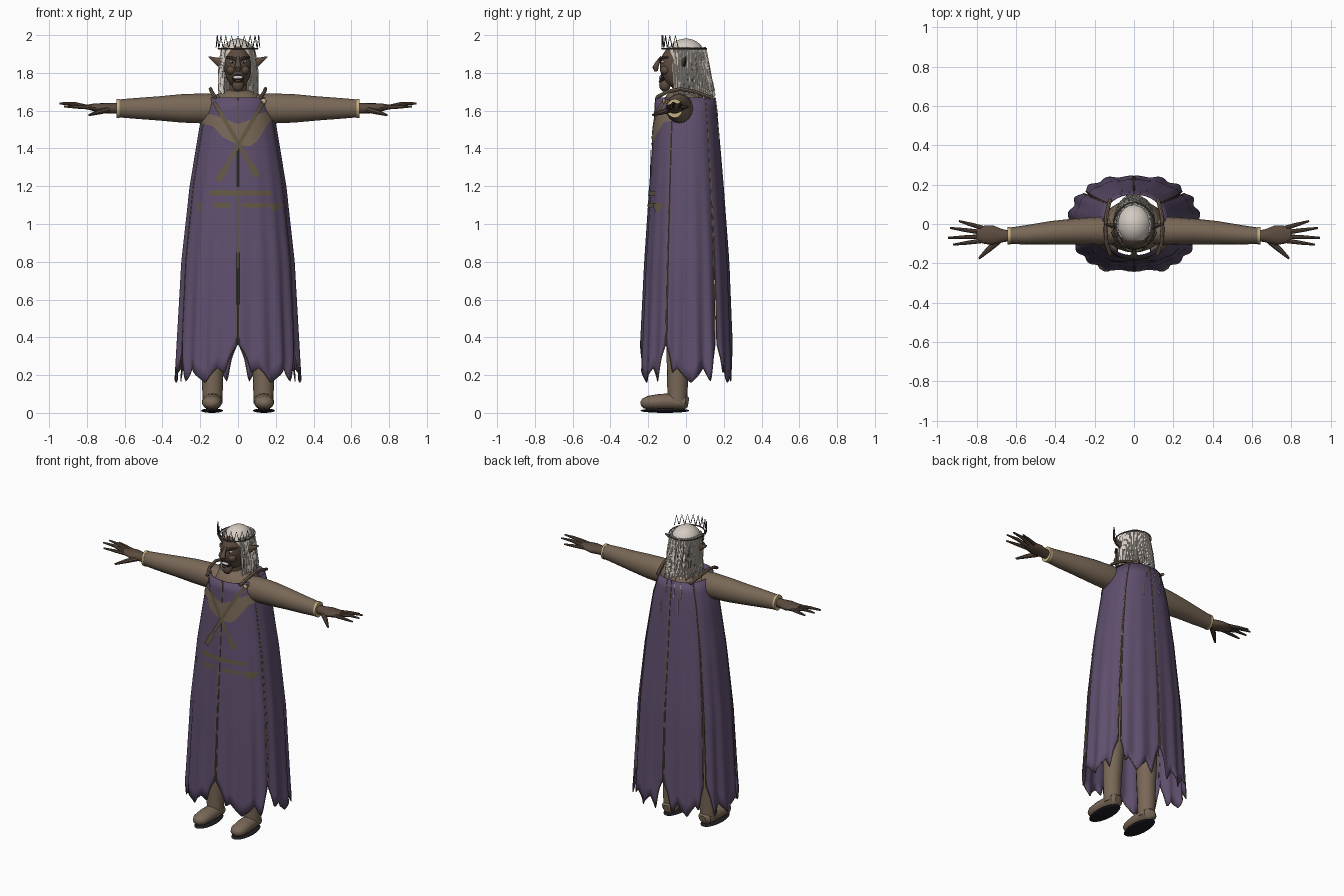
import bpy, bmesh, math, random
from mathutils import Vector as V

random.seed(4)
cube = bpy.data.objects.get("Cube")
if cube:
    bpy.data.objects.remove(cube)
made = []


def material(name, *rgb):
    m = bpy.data.materials.new(name)
    m.use_nodes = True
    m.diffuse_color = (*rgb, 1)
    bsdf = next(n for n in m.node_tree.nodes if n.type == 'BSDF_PRINCIPLED')
    bsdf.inputs["Base Color"].default_value = (*rgb, 1)
    return m


PURPLE = material("purple cloth", .115, .078, .155)
BROWN = material("brown cloth", .19, .138, .095)
SKIN = material("dark skin", .105, .070, .049)
HAIR = material("pale hair", .66, .60, .54)
TRIM = material("olive trim", .13, .10, .06)
GOLD = material("gold cuff", .55, .42, .22)
BLACK = material("black sole", .013, .012, .017)
IRON = material("dark iron", .10, .085, .07)


def finish(name, bm, mat):
    bmesh.ops.recalc_face_normals(bm, faces=bm.faces)
    me = bpy.data.meshes.new(name)
    bm.to_mesh(me)
    bm.free()
    me.materials.append(mat)
    ob = bpy.data.objects.new(name, me)
    bpy.context.collection.objects.link(ob)
    made.append(ob)
    return ob


def loft(name, rings, mat, up=(0, 0, 1), sides=16, bm=None):
    """Skin elliptical rings (x, y, z, side radius, up radius) along a path."""
    own = bm is None
    bm = bm or bmesh.new()
    pts = [V(r[:3]) for r in rings]
    loops = []
    for i, r in enumerate(rings):
        t = (pts[min(i + 1, len(pts) - 1)] - pts[max(i - 1, 0)]).normalized()
        u = t.cross(V(up)).normalized()
        v = u.cross(t)
        loops.append([bm.verts.new(pts[i] + u * r[3] * math.cos(a) + v * r[4] * math.sin(a))
                      for a in (2 * math.pi * k / sides for k in range(sides))])
    for A, B in zip(loops, loops[1:]):
        for k in range(sides):
            j = (k + 1) % sides
            bm.faces.new((A[k], A[j], B[j], B[k]))
    bm.faces.new(loops[0])
    bm.faces.new(loops[-1])
    return finish(name, bm, mat) if own else None


def wire(name, paths, r, mat, up=(0, 1, .01), sides=6):
    bm = bmesh.new()
    for path in paths:
        loft(name, [(*p, r, r) for p in path], mat, up, sides, bm)
    return finish(name, bm, mat)


def ball(name, c, rad, mat, seg=24):
    bm = bmesh.new()
    bmesh.ops.create_uvsphere(bm, u_segments=seg, v_segments=seg // 2, radius=1)
    for v in bm.verts:
        v.co = V([c[i] + v.co[i] * rad[i] for i in range(3)])
    return finish(name, bm, mat)


def grid(name, rows, mat):
    bm = bmesh.new()
    vs = [[bm.verts.new(p) for p in row] for row in rows]
    for A, B in zip(vs, vs[1:]):
        for k in range(len(A) - 1):
            bm.faces.new((A[k], A[k + 1], B[k + 1], B[k]))
    return finish(name, bm, mat)


def interp(table, x):
    for a, b in zip(table, table[1:]):
        if x <= b[0]:
            f = max(0, (x - a[0]) / (b[0] - a[0]))
            return [p + (q - p) * f for p, q in zip(a[1:], b[1:])]
    return list(table[-1][1:])


# Robe shape: height, half width, front depth, back depth
ROBE = [(.16, .33, .243, .245), (.8, .298, .215, .223), (1.2, .255, .19, .195),
        (1.53, .2, .168, .168), (1.67, .155, .16, .15)]
POW = 2.3


def robe_point(ang, z, off=0.0):
    a, f, b = interp(ROBE, z)
    fold = 1 + .028 * math.cos(18 * ang) * ((1.67 - z) / 1.5) ** 1.5
    s, c = math.sin(ang), math.cos(ang)
    d = f if c > 0 else b
    return V((math.copysign(abs(s) ** (2 / POW), s) * (a * fold + off),
              -math.copysign(abs(c) ** (2 / POW), c) * (d * fold + off), z))


def front_point(x, z, off=.006):
    a = interp(ROBE, z)[0]
    s = min(1, abs(x) / a) ** (POW / 2)
    return robe_point(math.copysign(math.asin(s), x), z, off)


# Robe panels with ragged hems and piped edges
HEM = [(0, .36), (.09, .29), (.15, .21), (.24, .24), (.45, .16), (.58, .2),
       (.7, .24), (.84, .165), (.92, .29), (1, .36)]
for side, tag in ((1, "left"), (-1, "right")):
    for part, a0, a1, g0, g1 in (("front", 0, 66, .5, .5), ("side", 66, 130, .5, 2),
                                 ("back", 130, 180, 2, .5)):
        cols, rows = 48, 22
        def at(t, f):
            z = 1.67 + (interp(HEM, t)[0] - 1.67) * f
            lo, hi = a0 + g0 * f, a1 - g1 * f
            return robe_point(side * math.radians(lo + (hi - lo) * t), z)
        rows_pts = [[at(k / cols, r / rows) for k in range(cols + 1)] for r in range(rows + 1)]
        panel = grid(f"{tag}_{part}_robe_panel", rows_pts, PURPLE)
        sol = panel.modifiers.new("thickness", 'SOLIDIFY')
        sol.thickness, sol.offset = .004, 0
        wire(f"{tag}_{part}_seam_trim", [[row[0] for row in rows_pts],
                                         [row[-1] for row in rows_pts]], .0045, TRIM)
        wire(f"{tag}_{part}_hem_trim", [rows_pts[-1]], .003, TRIM, up=(.01, .02, 1))


# Chest patch, crossed straps and belts lying on the robe
def plate(name, outline, mat, cols=24):
    """Outline holds x, low edge and high edge."""
    x0, x1 = outline[0][0], outline[-1][0]
    pts = []
    for r in range(5):
        row = []
        for k in range(cols + 1):
            x = x0 + (x1 - x0) * k / cols
            lo, hi = interp(outline, x)
            row.append(front_point(x, lo + (hi - lo) * r / 4))
        pts.append(row)
    return grid(name, pts, mat)


def strap(name, a, b, width, n=20):
    a, b = V((*a, 0)), V((*b, 0))
    nrm = V((-(b - a).y, (b - a).x, 0)).normalized() * width / 2
    rows = []
    for i in range(n + 1):
        p = a.lerp(b, i / n)
        w = nrm * (1.6 if i > n - 4 else 1)
        rows.append([front_point(q.x, q.y, .009) for q in (p - w, p, p + w)])
    return grid(name, rows, TRIM)


plate("chest_patch", [(-.19, 1.53, 1.58), (-.13, 1.52, 1.58), (-.08, 1.46, 1.56),
                      (0, 1.42, 1.53), (.06, 1.41, 1.55), (.1, 1.44, 1.58),
                      (.16, 1.54, 1.6), (.19, 1.55, 1.58)], BROWN)
strap("left_chest_strap", (.135, 1.66), (-.10, 1.23), .02)
strap("right_chest_strap", (-.12, 1.645), (.10, 1.25), .02)
ball("strap_clasp", front_point(.128, 1.65, .01), (.015, .008, .015), GOLD, 12)
plate("upper_belt", [(-.15, 1.15, 1.18), (.17, 1.15, 1.175)], TRIM)
for i, (x0, x1, lo) in enumerate(((-.215, -.185, 1.06), (-.13, -.03, 1.085),
                                  (.02, .15, 1.085), (.16, .225, 1.06))):
    plate(f"lower_belt_{i + 1}", [(x0, 1.09, 1.11), ((x0 + x1) / 2, lo, 1.11),
                                  (x1, 1.09, 1.11)], TRIM, 8)

# Body under the robe
loft("torso", [(0, -.01, .85, .17, .13), (0, -.01, 1.2, .17, .13), (0, -.01, 1.5, .16, .135),
               (0, -.01, 1.64, .14, .125), (0, -.01, 1.685, .115, .09),
               (0, -.01, 1.71, .06, .05)], BROWN, (0, 1, 0), 24)
loft("neck", [(0, -.01, 1.62, .06, .06), (0, -.02, 1.70, .05, .052),
              (0, -.02, 1.78, .05, .055)], SKIN, (0, 1, 0))

# Arms, hands, legs and boots, mirrored
FINGERS = [((.77, -.02), (.89, .015), 1.62), ((.79, -.04), (.935, -.02), 1.635),
           ((.79, -.065), (.945, -.07), 1.637), ((.77, -.085), (.92, -.105), 1.62)]
for s, tag in ((1, "left"), (-1, "right")):
    loft(f"{tag}_sleeve", [(s * x, y, 1.612, ry, rz) for x, y, ry, rz in (
        (.08, -.035, .065, .07), (.17, -.035, .072, .08), (.3, -.038, .066, .075),
        (.42, -.045, .06, .064), (.54, -.055, .05, .055), (.635, -.06, .041, .047))], BROWN)
    loft(f"{tag}_cuff", [(s * x, -.06, 1.612, .044, .05) for x in (.628, .643)], GOLD)
    loft(f"{tag}_palm", [(s * x, y, z, ry, rz) for x, y, z, ry, rz in (
        (.63, -.06, 1.612, .026, .028), (.67, -.06, 1.612, .034, .028),
        (.72, -.057, 1.614, .05, .026), (.77, -.054, 1.618, .045, .019),
        (.80, -.053, 1.62, .028, .012))], SKIN)
    for i, (p, q, z) in enumerate(FINGERS):
        mid = [(p[0] + q[0]) / 2, (p[1] + q[1]) / 2]
        loft(f"{tag}_finger_{i + 1}", [(s * p[0], p[1], 1.617, .012, .012),
                                       (s * mid[0], mid[1], z, .010, .010),
                                       (s * q[0], q[1], z + .002, .005, .005)], SKIN, sides=8)
    loft(f"{tag}_thumb", [(s * .69, -.085, 1.605, .018, .016), (s * .74, -.13, 1.592, .014, .013),
                          (s * .788, -.175, 1.577, .006, .006)], SKIN, sides=8)
    loft(f"{tag}_leg", [(s * .135, -.045, .05, .052, .052), (s * .135, -.045, .2, .057, .056),
                        (s * .13, -.04, .4, .064, .064), (s * .11, -.02, .95, .08, .09)],
         BROWN, (0, 1, 0))
    loft(f"{tag}_boot", [(s * x, y, z, rx, rz) for x, y, z, rx, rz in (
        (.133, .012, .055, .025, .025), (.134, -.005, .058, .046, .04),
        (.135, -.06, .06, .05, .045), (.138, -.14, .058, .054, .042),
        (.14, -.2, .054, .05, .036), (.14, -.228, .05, .035, .026),
        (.14, -.24, .048, .012, .01))], BROWN)
    ball(f"{tag}_sole", (s * .137, -.112, .012), (.058, .13, .012), BLACK)
    # Shoulder straps, ears, eyes and brows
    wire(f"{tag}_shoulder_strap", [[(s * .12, -.155, 1.67), (s * .14, -.1, 1.70),
                                    (s * .145, -.03, 1.715), (s * .14, .05, 1.70),
                                    (s * .12, .13, 1.67)]], .01, BROWN, (.1, 0, 1), 8)
    loft(f"{tag}_ear", [(s * .06, -.015, 1.845, .012, .03), (s * .09, -.012, 1.853, .014, .028),
                        (s * .12, -.008, 1.868, .01, .016), (s * .155, 0, 1.885, .002, .003)],
         SKIN, sides=10)
    ball(f"{tag}_eye", (s * .031, -.122, 1.858), (.015, .013, .008), HAIR, 12)
    ball(f"{tag}_pupil", (s * .031, -.134, 1.858), (.005, .003, .006), BLACK, 8)
    loft(f"{tag}_brow", [(s * .008, -.138, 1.868, .008, .008), (s * .035, -.13, 1.88, .009, .008),
                         (s * .062, -.095, 1.882, .005, .004)], SKIN, sides=8)
    ball(f"{tag}_cheek", (s * .035, -.108, 1.815), (.026, .03, .025), SKIN, 16)

# Head
ball("face", (0, -.04, 1.835), (.073, .098, .118), SKIN, 32)
ball("chin", (0, -.112, 1.735), (.032, .03, .035), SKIN, 16)
ball("skull", (0, 0, 1.89), (.088, .1, .092), HAIR, 32)
loft("nose", [(0, -.128, 1.885, .008, .008), (0, -.15, 1.855, .012, .012),
              (0, -.162, 1.828, .02, .017), (0, -.158, 1.808, .01, .01)], SKIN, (0, 1, 0), 10)
ball("mouth", (0, -.125, 1.772), (.032, .016, .02), BLACK, 16)
ball("teeth", (0, -.134, 1.776), (.026, .01, .009), HAIR, 16)
ball("lower_lip", (0, -.134, 1.755), (.026, .011, .007), SKIN, 12)

# Long hanging hair, with loose locks down the back
locks = []
for i in range(64):
    a = math.radians(48 + 264 * i / 63)
    sx, cy = math.sin(a), -math.cos(a)
    end = 1.68 + random.uniform(-.015, .03)
    lock = []
    for k in range(7):
        f = k / 6
        wob = random.uniform(-.003, .003)
        reach = .098 + .05 * f if cy > 0 else .098
        lock.append((sx * (.084 + .018 * min(1, 2 * f)) + wob, cy * reach + .002 + wob,
                     1.935 + (end - 1.935) * f))
    locks.append(lock)
wire("hanging_hair", locks, .0048, HAIR, sides=5)
wire("loose_back_locks", [[robe_point(math.radians(a), z - .03 * k, .006) for k in range(4)]
                          for a, z in ((172, 1.67), (186, 1.66), (194, 1.56), (165, 1.53),
                                       (199, 1.66))], .0025, HAIR, sides=5)

# Crown: a thin band with a row of wire spikes over the brow
def crown(deg, z):
    a = math.radians(deg)
    return (.122 * math.sin(a), -.128 * math.cos(a), z)


spikes = [[crown(d - 7, 1.935), crown(d, 1.997), crown(d + 7, 1.935)] for d in range(-64, 65, 16)]
wire("crown_spikes", spikes, .0028, IRON, (.02, 1, .01), 5)
wire("crown_band", [[(.104 * math.sin(a), -.01 - .118 * math.cos(a), 1.928)
                     for a in (math.radians(10 * k) for k in range(37))]], .004, IRON, (0, 0, 1))

# Smooth shading that keeps hard edges
bpy.ops.object.select_all(action='DESELECT')
for ob in made:
    ob.select_set(True)
bpy.context.view_layer.objects.active = made[0]
bpy.ops.object.shade_smooth_by_angle(angle=math.radians(40))
